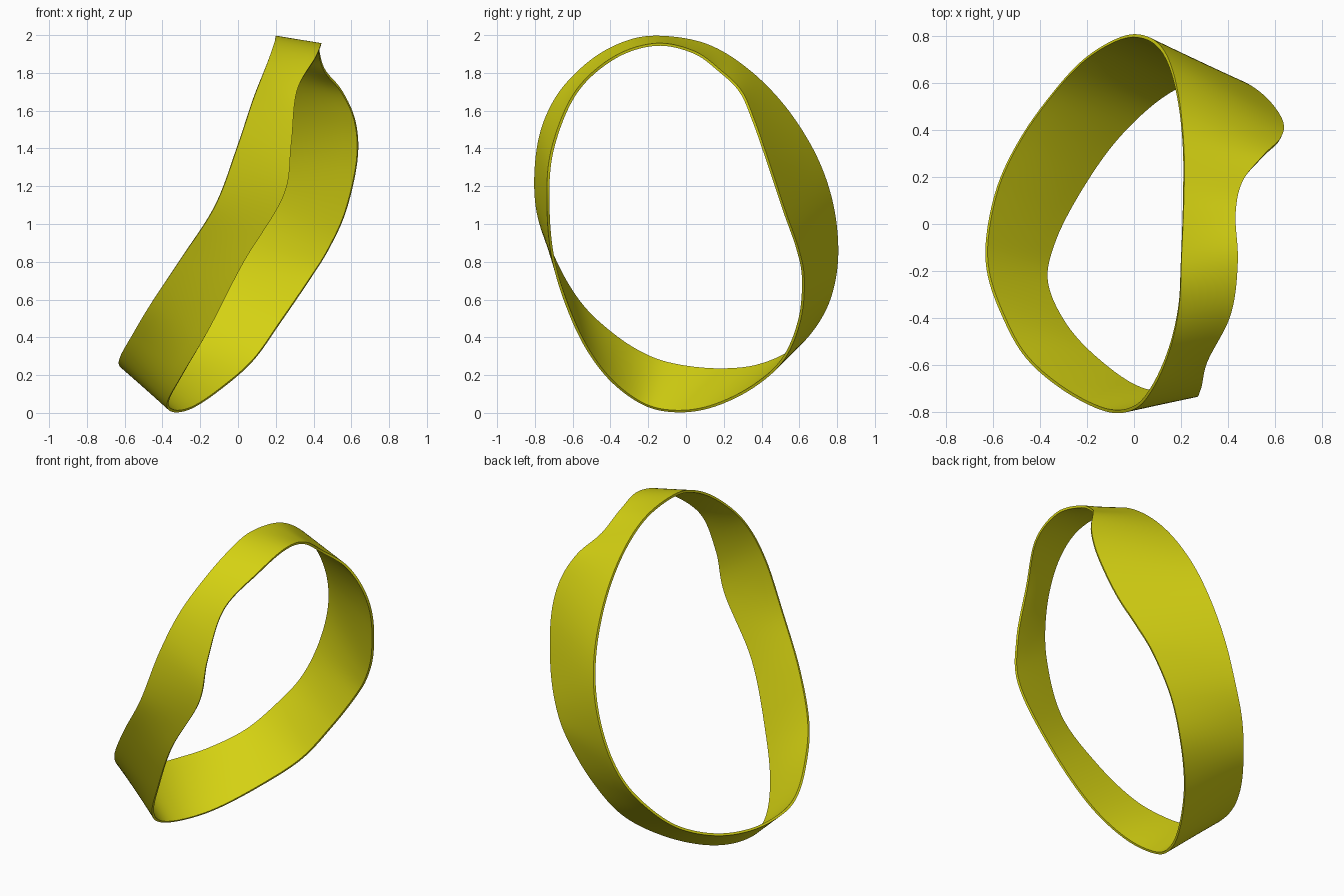
import bpy
import math
from mathutils import Vector

# Remove the default cube only
default_cube = bpy.data.objects.get("Cube")
if default_cube:
    bpy.data.objects.remove(default_cube, do_unlink=True)


def make_material(name, colour):
    material = bpy.data.materials.new(name)
    material.use_nodes = True
    material.diffuse_color = colour
    shader = next(n for n in material.node_tree.nodes if n.type == "BSDF_PRINCIPLED")
    shader.inputs["Base Color"].default_value = colour
    shader.inputs["Roughness"].default_value = 0.6
    return material


def loop_point(points, position):
    """Point on a smooth closed curve running through the given points."""
    count = len(points)
    index = math.floor(position)
    t = position - index
    a, b, c, d = (Vector(points[(index + k) % count]) for k in (-1, 0, 1, 2))
    return b + 0.5 * t * ((c - a) + t * ((2 * a - 5 * b + 4 * c - d)
                                         + t * (3 * (b - c) + d - a)))


# The two rims of the band, from the top over the back and round to the front
right_rim = [
    (.2, -.16, 1.99), (.21, .1, 1.95), (.21, .32, 1.82), (.19, .52, 1.62),
    (.15, .68, 1.37), (.09, .77, 1.12), (0, .8, .86), (-.1, .77, .64),
    (-.22, .69, .47), (-.34, .56, .33), (-.47, .38, .25), (-.57, .18, .23),
    (-.62, -.03, .25), (-.62, -.2, .3), (-.56, -.38, .41), (-.46, -.56, .58),
    (-.3, -.7, .82), (-.12, -.79, 1.1), (0, -.78, 1.42), (.08, -.69, 1.66),
    (.15, -.53, 1.84), (.19, -.35, 1.95),
]
left_rim = [
    (.44, -.16, 1.95), (.43, .04, 1.91), (.46, .18, 1.81), (.55, .29, 1.7),
    (.62, .36, 1.54), (.63, .43, 1.34), (.57, .52, 1.07), (.48, .59, .87),
    (.38, .62, .71), (.23, .6, .49), (.08, .51, .28), (-.09, .34, .13),
    (-.24, .12, .03), (-.34, -.08, .01), (-.37, -.25, .06), (-.29, -.43, .21),
    (-.15, -.58, .45), (.03, -.7, .8), (.24, -.73, 1.15), (.28, -.7, 1.42),
    (.31, -.58, 1.7), (.41, -.38, 1.88),
]

# Ruled surface between the rims, with the rulings skewed along the band
steps_per_span = 10
strips = 6
spans = len(right_rim)
rows = spans * steps_per_span
verts, faces = [], []
for row in range(rows):
    position = row / steps_per_span
    angle = math.pi * position / spans
    skew = 1.4 * math.sin(angle) + 0.4 * math.sin(2 * angle)
    start = loop_point(right_rim, position)
    end = loop_point(left_rim, position + skew)
    verts.extend(start.lerp(end, k / strips) for k in range(strips + 1))

width = strips + 1
for row in range(rows):
    following = (row + 1) % rows
    for k in range(strips):
        faces.append((row * width + k, row * width + k + 1,
                      following * width + k + 1, following * width + k))

mesh = bpy.data.meshes.new("twisted_band")
mesh.from_pydata(verts, [], faces)
mesh.materials.append(make_material("olive yellow", (0.66, 0.64, 0.006, 1)))
band = bpy.data.objects.new("twisted_band", mesh)
bpy.context.scene.collection.objects.link(band)

# Thin sheet thickness with crisp rims
solid = band.modifiers.new("sheet_thickness", "SOLIDIFY")
solid.thickness = 0.014
solid.offset = 0

bpy.ops.object.select_all(action="DESELECT")
band.select_set(True)
bpy.context.view_layer.objects.active = band
bpy.ops.object.modifier_apply(modifier=solid.name)
bpy.ops.object.shade_smooth_by_angle(angle=math.radians(35))
